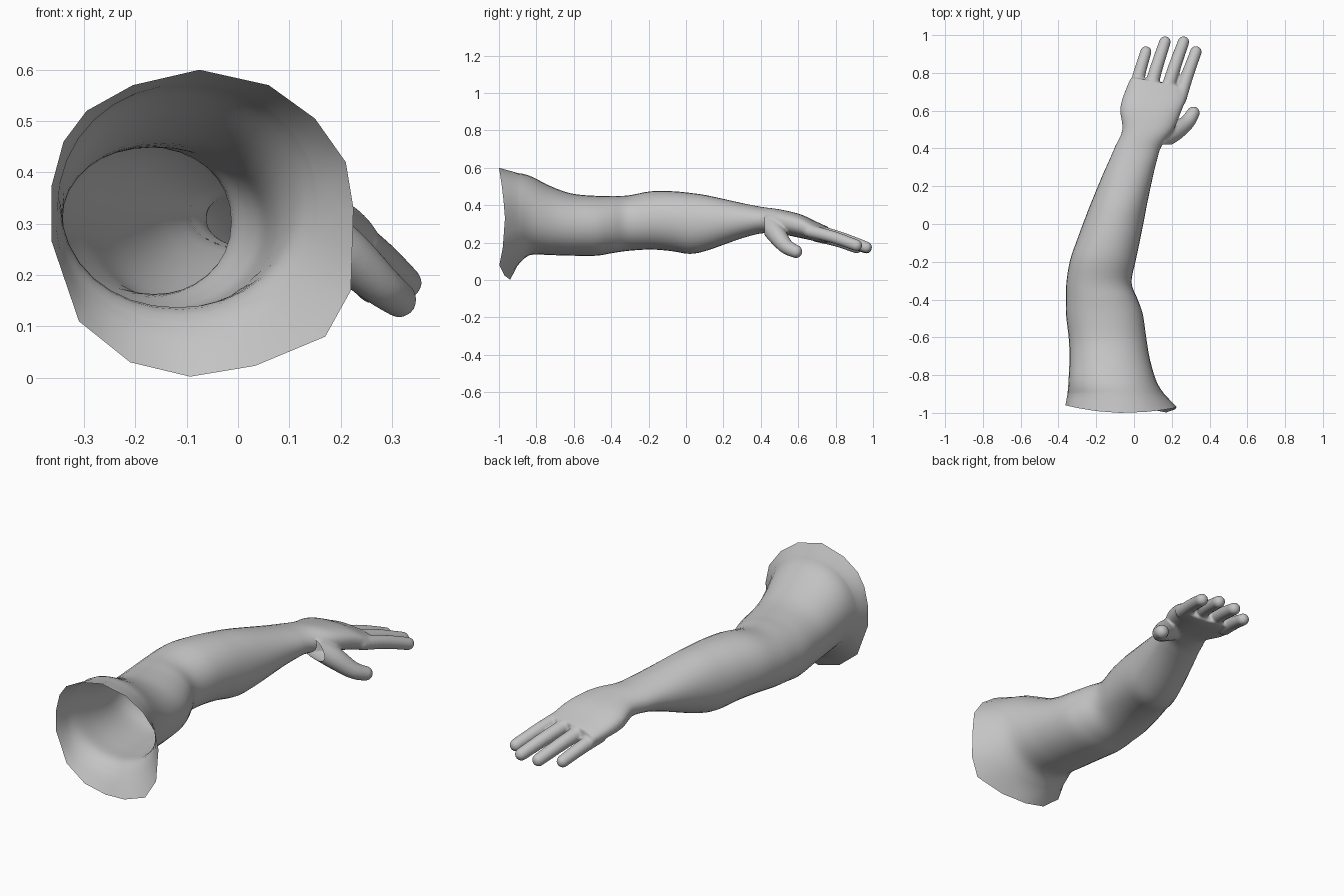
import bpy, bmesh, math
from mathutils import Vector, Matrix

if "Cube" in bpy.data.objects:
    bpy.data.objects.remove(bpy.data.objects["Cube"])

N = 32          # points around each cross-section
CUT = 0.42      # wrist plane where the arm meets the hand

skin = bpy.data.materials.new("plain grey")
skin.diffuse_color = (0.55, 0.55, 0.55, 1)
skin.use_nodes = True
skin.node_tree.nodes["Principled BSDF"].inputs["Base Color"].default_value = skin.diffuse_color

# Open shoulder edge, clockwise from the top: x, y, z
RIM = [(-.075, -1, .6), (.06, -.995, .57), (.15, -.985, .505), (.21, -.975, .42),
       (.225, -.968, .33), (.22, -.98, .17), (.17, -.998, .08), (.033, -.97, .023),
       (-.093, -.94, .002), (-.21, -.945, .03), (-.31, -.95, .11), (-.363, -.96, .265),
       (-.363, -.96, .375), (-.34, -.965, .46), (-.295, -.975, .52), (-.205, -.99, .57)]

# Cross-sections along the limb: y, left, right, bottom, top, squareness
ARM = [(-.90, -.352, .16, .078, .572, 2.1), (-.835, -.347, .12, .133, .557, 2.1),
       (-.72, -.342, .085, .133, .50, 2.1), (-.61, -.345, .066, .13, .462, 2.1),
       (-.48, -.36, .047, .13, .45, 2.1), (-.40, -.36, .02, .143, .45, 2.1),
       (-.31, -.358, -.013, .156, .452, 2.1), (-.19, -.338, .01, .163, .474, 2.1),
       (-.08, -.30, .033, .155, .475, 2.1), (.02, -.263, .053, .14, .466, 2.1),
       (.11, -.228, .07, .157, .453, 2.1), (.26, -.166, .102, .21, .42, 2.1)]
WRIST = [(.34, -.13, .122, .235, .403, 2.1), (.41, -.10, .145, .25, .39, 2.1),
         (.50, -.062, .21, .247, .378, 2.3)]
PALM = [(.61, -.073, .255, .225, .352, 2.5), (.70, -.042, .282, .206, .31, 2.5),
        (.755, -.015, .285, .20, .285, 2.5)]


def smooth_list(rows, steps):
    """Catmull-Rom resampling of rows of numbers."""
    out = []
    for i in range(len(rows) - 1):
        a, b, c, d = (rows[max(0, min(len(rows) - 1, i + k))] for k in (-1, 0, 1, 2))
        for s in range(steps):
            t = s / steps
            out.append([.5 * (2*q + (r-p)*t + (2*p-5*q+4*r-u)*t*t + (3*q-p-3*r+u)*t**3)
                        for p, q, r, u in zip(a, b, c, d)])
    return out + [list(rows[-1])]


def section(y, x0, x1, z0, z1, p):
    """Superellipse ring, clockwise from the top; the knuckle end slants."""
    ring = []
    for i in range(N):
        a = 2 * math.pi * i / N
        s, c = math.sin(a), math.cos(a)
        x = (x0+x1)/2 + (x1-x0)/2 * math.copysign(abs(s)**(2/p), s)
        z = (z0+z1)/2 + (z1-z0)/2 * math.copysign(abs(c)**(2/p), c)
        slant = max(0, (y - .6) / .15) * .17 * (x - .11)
        ring.append(Vector((x, y - slant, z)))
    return ring


def loft(bm, rings, caps):
    vs = [[bm.verts.new(p) for p in r] for r in rings]
    for a, b in zip(vs, vs[1:]):
        for i in range(len(a)):
            j = (i + 1) % len(a)
            bm.faces.new((a[i], a[j], b[j], b[i]))
    if caps:
        bm.faces.new(vs[0])
        bm.faces.new(vs[-1][::-1])


def digit(bm, path):
    """Tapered round finger along points (x, y, z, radius), with a ball tip."""
    pts = smooth_list(path, 5)
    rings = []
    for i, (x, y, z, r) in enumerate(pts):
        d = Vector(pts[min(i+1, len(pts)-1)][:3]) - Vector(pts[max(i-1, 0)][:3])
        u = d.cross(Vector((0, 0, 1))).normalized()
        w = u.cross(d).normalized()
        rings.append([Vector((x, y, z)) + r * (math.sin(a)*u + math.cos(a)*w)
                      for a in (2*math.pi*k/16 for k in range(16))])
    loft(bm, rings, True)
    for x, y, z, r in (path[0], path[-1]):
        bmesh.ops.create_uvsphere(bm, u_segments=16, v_segments=10, radius=r,
                                  matrix=Matrix.Translation((x, y, z)))


def make(name, bm):
    bmesh.ops.recalc_face_normals(bm, faces=bm.faces)
    me = bpy.data.meshes.new(name)
    bm.to_mesh(me)
    bm.free()
    ob = bpy.data.objects.new(name, me)
    bpy.context.collection.objects.link(ob)
    me.materials.append(skin)
    return ob


# Arm: open shell from the shoulder edge to the wrist
bm = bmesh.new()
rim = [Vector(p) for p in RIM]
edge = []
for i, p in enumerate(rim):
    edge += [p, (p + rim[(i + 1) % 16]) / 2]
rows = [r for r in smooth_list(ARM + WRIST, 4) if r[0] < CUT]
first = section(*rows[0])
middle = [a.lerp(b, .55) for a, b in zip(edge, first)]
loft(bm, [edge, middle] + [section(*r) for r in rows], False)
# continue to exactly the wrist plane
all_rows = smooth_list(ARM + WRIST, 4)
lo = rows[-1]
hi = all_rows[len(rows)]
t = (CUT + .003 - lo[0]) / (hi[0] - lo[0])
loft(bm, [section(*lo), section(*[p + (q - p) * t for p, q in zip(lo, hi)])], False)
bmesh.ops.remove_doubles(bm, verts=bm.verts, dist=.0001)
arm = make("arm", bm)

# Hand: palm, four fingers and thumb fused into one surface
bm = bmesh.new()
loft(bm, [section(*r) for r in smooth_list(WRIST + PALM, 4)], True)
FINGERS = [  # base x, y, z, radius, tip x, y, z, radius
    (.005, .70, .238, .036, .063, .912, .172, .030),
    (.083, .70, .256, .037, .164, .964, .172, .031),
    (.170, .69, .262, .037, .262, .964, .175, .031),
    (.243, .66, .262, .035, .328, .912, .185, .031)]
for x, y, z, r, tx, ty, tz, tr in FINGERS:
    mid = ((x+tx)/2 - .003, (y+ty)/2, (z+tz)/2 + .006, (r+tr)/2)
    digit(bm, [(x, y, z, r), mid, (tx, ty, tz, tr)])
digit(bm, [(.135, .45, .295, .058), (.21, .487, .24, .052),
           (.278, .535, .18, .041), (.314, .588, .152, .035)])
hand = make("hand", bm)
bpy.context.view_layer.objects.active = hand
hand.select_set(True)
m = hand.modifiers.new("fuse", 'REMESH')
m.mode = 'VOXEL'
m.voxel_size = .007
bpy.ops.object.modifier_apply(modifier="fuse")
m = hand.modifiers.new("soften", 'SMOOTH')
m.factor = .5
m.iterations = 6
bpy.ops.object.modifier_apply(modifier="soften")

# Cut the hand open at the wrist
bm = bmesh.new()
bm.from_mesh(hand.data)
bmesh.ops.bisect_plane(bm, geom=bm.verts[:] + bm.edges[:] + bm.faces[:],
                       plane_co=(0, CUT, 0), plane_no=(0, 1, 0), clear_inner=True)
bm.to_mesh(hand.data)
bm.free()

for ob in (arm, hand):
    if not ob.data.materials:
        ob.data.materials.append(skin)
    for f in ob.data.polygons:
        f.use_smooth = True
        f.material_index = 0
